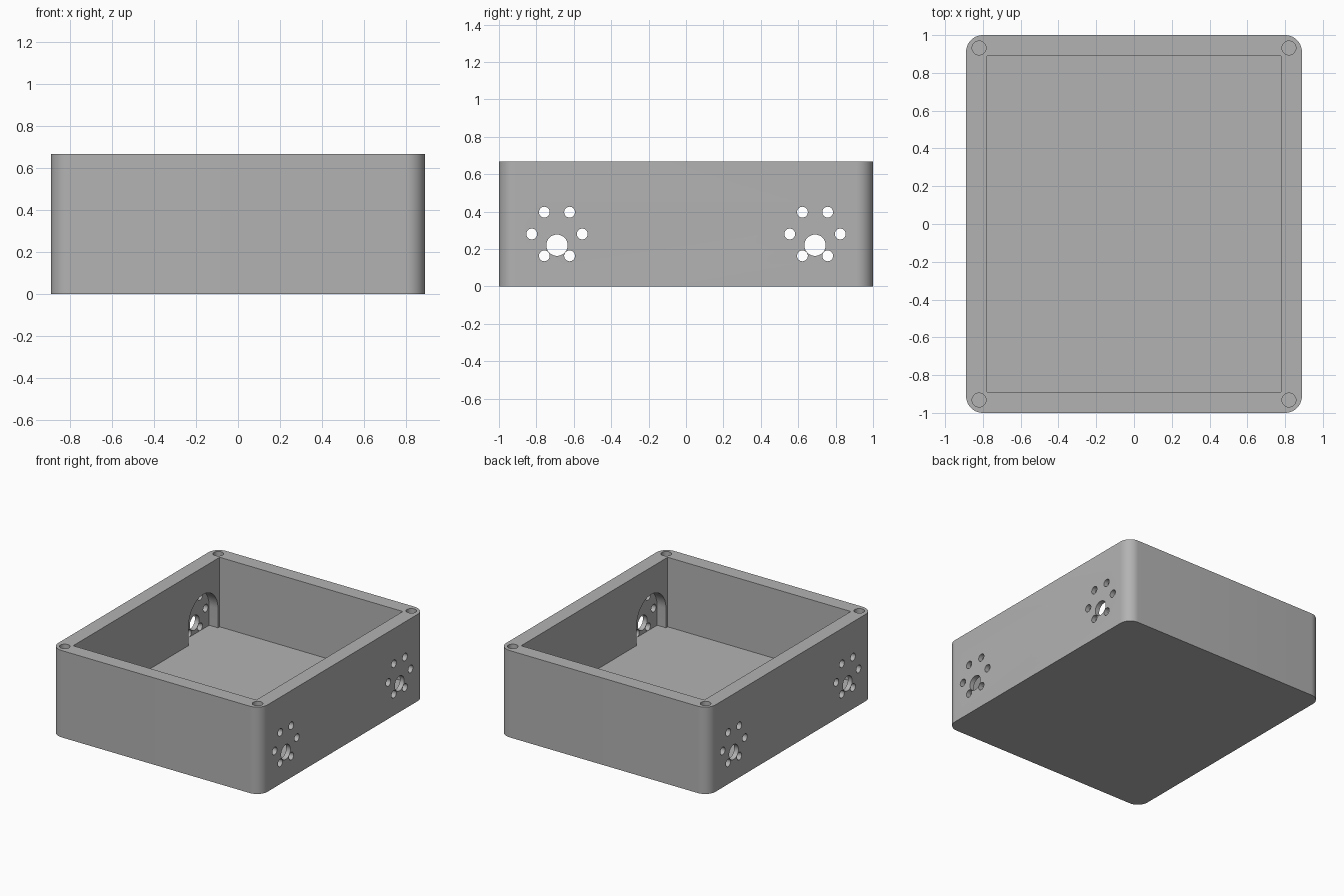
import bpy, bmesh, math
from mathutils import Matrix, Vector

default = bpy.data.objects.get("Cube")
if default:
    bpy.data.objects.remove(default, do_unlink=True)

HALF_X, HALF_Y, HEIGHT = 0.889, 1.0, 0.667
WALL, FLOOR, CORNER = 0.111, 0.133, 0.089
MOUNT_Y, MOUNT_Z = 0.69, 0.28
POCKET_R, POCKET_DEPTH = 0.178, 0.075

grey = bpy.data.materials.new("plain grey")
grey.use_nodes = True
colour = (0.45, 0.45, 0.45, 1)
grey.diffuse_color = colour
grey.node_tree.nodes["Principled BSDF"].inputs["Base Color"].default_value = colour


def make_object(name, bm):
    bmesh.ops.recalc_face_normals(bm, faces=bm.faces)
    mesh = bpy.data.meshes.new(name)
    bm.to_mesh(mesh)
    bm.free()
    mesh.materials.append(grey)
    obj = bpy.data.objects.new(name, mesh)
    bpy.context.collection.objects.link(obj)
    return obj


def block(name, low, high, radius=0):
    """Box between two corners, optionally with rounded upright edges."""
    low, high = Vector(low), Vector(high)
    bm = bmesh.new()
    bmesh.ops.create_cube(bm, size=1)
    bmesh.ops.scale(bm, vec=high - low, verts=bm.verts)
    bmesh.ops.translate(bm, vec=(low + high) / 2, verts=bm.verts)
    if radius:
        upright = [e for e in bm.edges
                   if abs(e.verts[0].co.z - e.verts[1].co.z) > 0.01]
        bmesh.ops.bevel(bm, geom=upright, offset=radius, segments=12,
                        profile=0.5, affect='EDGES')
    return make_object(name, bm)


def cylinder(name, centre, radius, length, axis='Z', sides=32):
    bm = bmesh.new()
    turn = Matrix.Rotation(math.pi / 2, 4, 'Y') if axis == 'X' else Matrix()
    bmesh.ops.create_cone(bm, cap_ends=True, segments=sides, radius1=radius,
                          radius2=radius, depth=length,
                          matrix=Matrix.Translation(centre) @ turn)
    return make_object(name, bm)


def arch(name, x0, x1, y):
    """Round-topped pocket shape that reaches down to the floor."""
    bm = bmesh.new()
    outline = [(y - POCKET_R, FLOOR), (y + POCKET_R, FLOOR)]
    for i in range(33):
        a = math.pi * i / 32
        outline.append((y + POCKET_R * math.cos(a), MOUNT_Z + POCKET_R * math.sin(a)))
    face = bm.faces.new([bm.verts.new((x0, py, pz)) for py, pz in outline])
    side = bmesh.ops.extrude_face_region(bm, geom=[face])
    moved = [v for v in side["geom"] if isinstance(v, bmesh.types.BMVert)]
    bmesh.ops.translate(bm, vec=(x1 - x0, 0, 0), verts=moved)
    return make_object(name, bm)


def cut(target, cutter):
    mod = target.modifiers.new("cut", 'BOOLEAN')
    mod.operation = 'DIFFERENCE'
    mod.solver = 'EXACT'
    mod.object = cutter
    bpy.context.view_layer.objects.active = target
    bpy.ops.object.modifier_apply(modifier=mod.name)
    bpy.data.objects.remove(cutter, do_unlink=True)


# Rounded outer body, hollowed from the top
box = block("open_box", (-HALF_X, -HALF_Y, 0), (HALF_X, HALF_Y, HEIGHT), CORNER)
inner_x, inner_y = HALF_X - WALL, HALF_Y - WALL
cut(box, block("cavity", (-inner_x, -inner_y, FLOOR), (inner_x, inner_y, HEIGHT + 0.2)))

for sx in (-1, 1):
    for sy in (-1, 1):
        # Blind screw hole in the corner of the rim
        cut(box, cylinder("screw_hole", (sx * 0.82, sy * 0.932, HEIGHT), 0.037, 0.6))

        # Arched pocket inside the side wall
        y = sy * MOUNT_Y
        cut(box, arch("pocket", sx * (inner_x - 0.1), sx * (inner_x + POCKET_DEPTH), y))

        # Shaft hole and ring of six bolt holes
        wall_x = sx * (HALF_X - 0.02)
        cut(box, cylinder("shaft_hole", (wall_x, y, 0.22), 0.057, 0.2, 'X'))
        for i in range(6):
            a = i * math.pi / 3
            centre = (wall_x, y + 0.135 * math.cos(a), MOUNT_Z + 0.135 * math.sin(a))
            cut(box, cylinder("bolt_hole", centre, 0.029, 0.2, 'X', 24))

# Smooth rounds with crisp edges
bpy.ops.object.select_all(action='DESELECT')
box.select_set(True)
bpy.context.view_layer.objects.active = box
bpy.ops.object.shade_smooth_by_angle(angle=math.radians(30))
